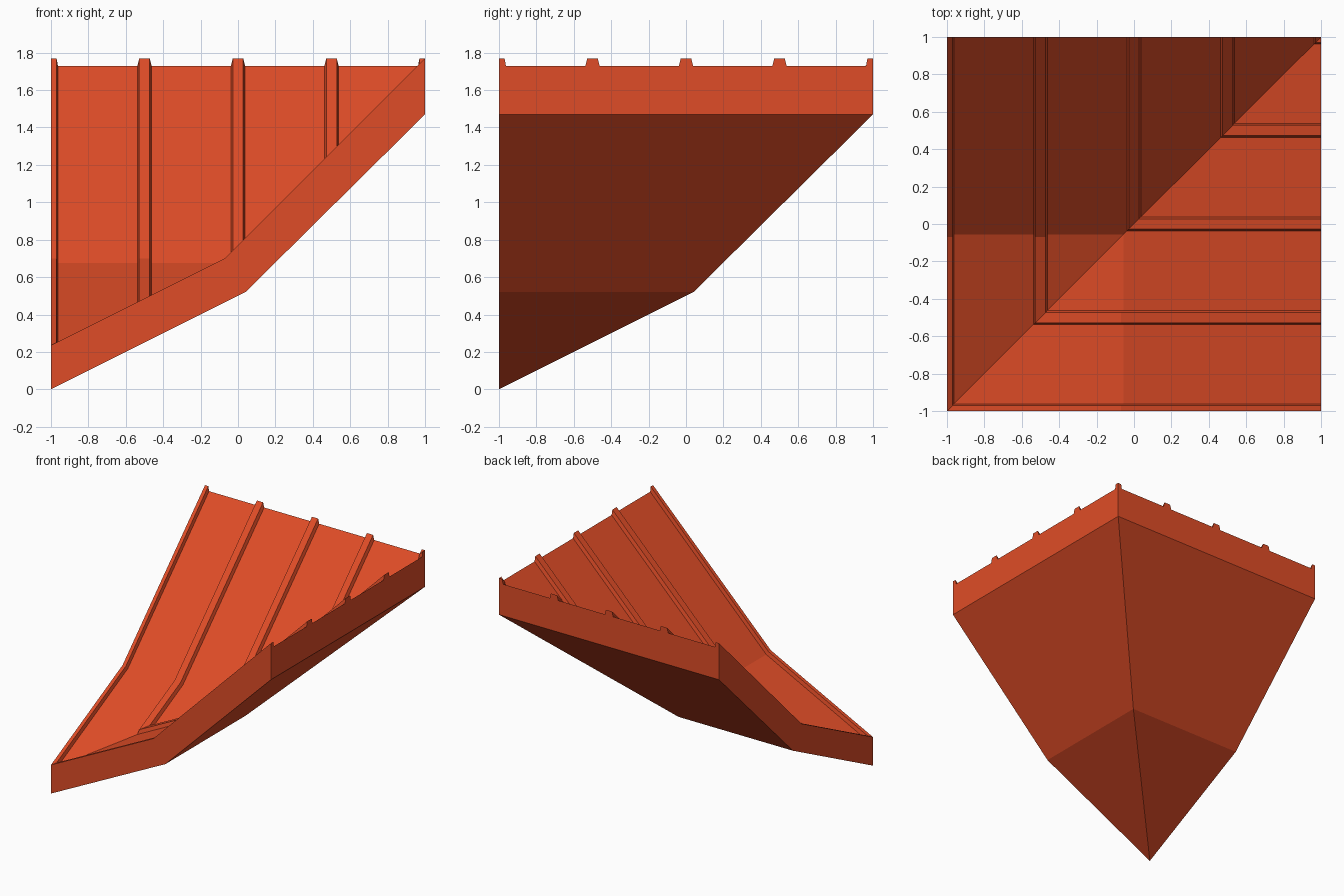
import bpy
import bmesh
from mathutils import Vector

cube = bpy.data.objects.get("Cube")
if cube:
    bpy.data.objects.remove(cube, do_unlink=True)

# Slope profiles as (distance along the slope, height)
SHEET = [(-1, 0.20), (-0.055, 0.675), (1, 1.73)]
RIB = [(-1, 0.235), (-0.07, 0.70), (1, 1.77)]
UNDERSIDE = [(1, 1.47), (0.04, 0.52), (-1, 0)]

# Stations across the sheet: (position, is it on top of a rib)
stations = [(-1, True), (-0.97, True), (-0.963, False)]
for c in (-0.5, 0, 0.5):
    stations += [(c - 0.038, False), (c - 0.028, True),
                 (c + 0.028, True), (c + 0.038, False)]
stations += [(0.963, False), (0.97, True), (1, True)]


def add_wing(bm, swap):
    """Ribbed folded slab rising along one axis, mitred on the diagonal."""
    wing = bmesh.new()
    rings = []
    for across, raised in stations:
        outline = (RIB if raised else SHEET) + UNDERSIDE
        rings.append([wing.verts.new((t, across, z)) for t, z in outline])
    for a, b in zip(rings, rings[1:]):
        for i in range(len(a)):
            j = (i + 1) % len(a)
            wing.faces.new((a[i], a[j], b[j], b[i]))
    # outer end, as two quads either side of the fold
    r = rings[0]
    wing.faces.new((r[0], r[1], r[4], r[5]))
    wing.faces.new((r[1], r[2], r[3], r[4]))
    # mitre along the valley
    bmesh.ops.bisect_plane(
        wing, geom=wing.verts[:] + wing.edges[:] + wing.faces[:], dist=1e-5,
        plane_co=Vector((0, 0, 0)), plane_no=Vector((-1, 1, 0)).normalized(),
        clear_outer=True)
    copies = {}
    for v in wing.verts:
        x, y, z = v.co
        copies[v] = bm.verts.new((y, x, z) if swap else (x, y, z))
    for f in wing.faces:
        bm.faces.new([copies[v] for v in f.verts])
    wing.free()


# Both wings welded into one closed valley corner
bm = bmesh.new()
add_wing(bm, False)
add_wing(bm, True)
bmesh.ops.remove_doubles(bm, verts=bm.verts[:], dist=0.0005)
bmesh.ops.dissolve_degenerate(bm, edges=bm.edges[:], dist=0.0005)
bmesh.ops.recalc_face_normals(bm, faces=bm.faces[:])
bmesh.ops.dissolve_limit(bm, angle_limit=0.005, verts=bm.verts[:],
                         edges=bm.edges[:])
mesh = bpy.data.meshes.new("valley_roof_corner")
bm.to_mesh(mesh)
bm.free()

# Roof colour
colour = (0.74, 0.073, 0.02, 1)
mat = bpy.data.materials.new("orange_red_roof")
mat.use_nodes = True
mat.diffuse_color = colour
bsdf = next(n for n in mat.node_tree.nodes if n.type == "BSDF_PRINCIPLED")
bsdf.inputs["Base Color"].default_value = colour
mesh.materials.append(mat)

roof = bpy.data.objects.new("valley_roof_corner", mesh)
bpy.context.collection.objects.link(roof)
